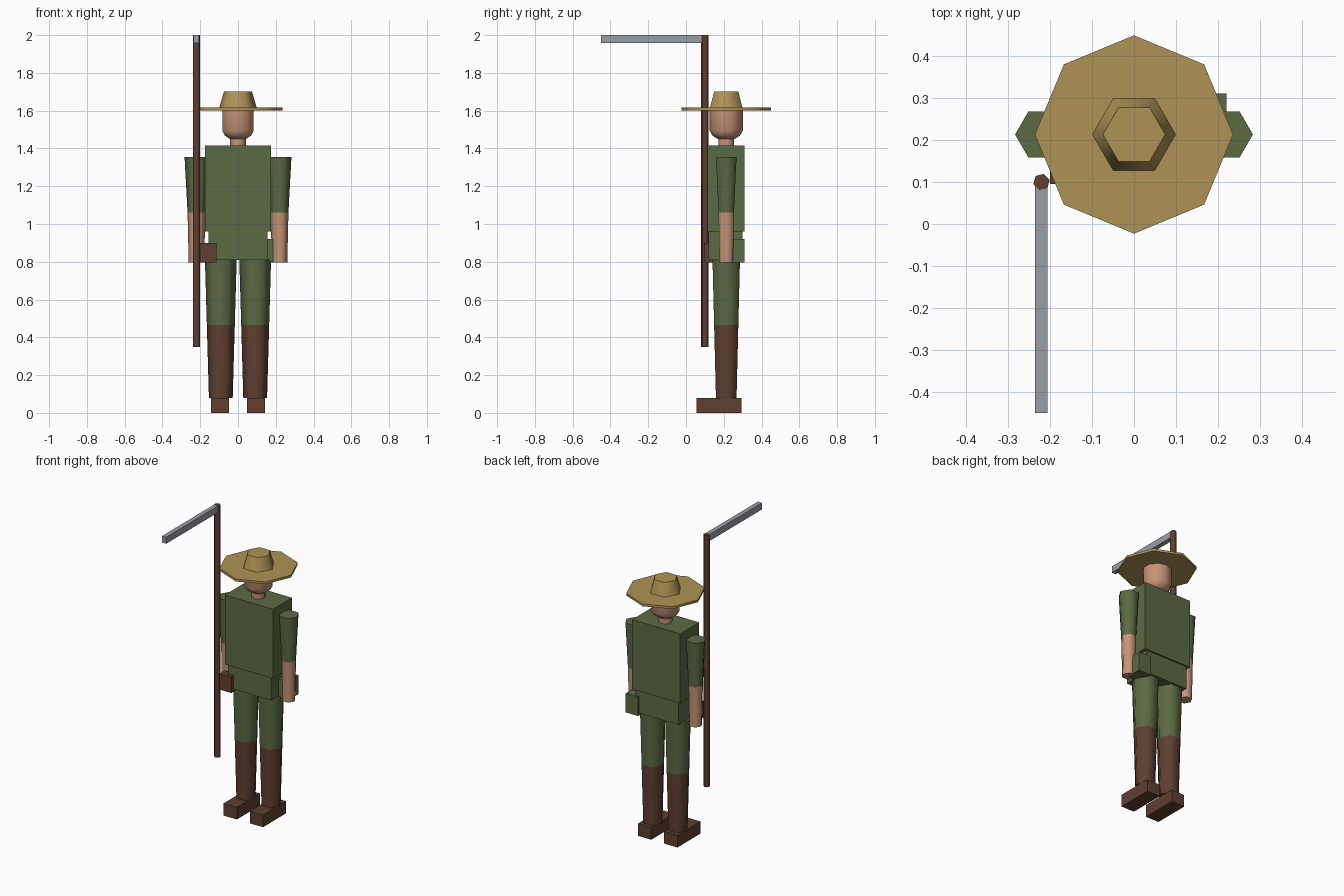
import bpy, math

if "Cube" in bpy.data.objects:
    bpy.data.objects.remove(bpy.data.objects["Cube"])

BODY_Y = 0.213


def material(name, rgb):
    mat = bpy.data.materials.new(name)
    mat.use_nodes = True
    colour = (*rgb, 1.0)
    mat.diffuse_color = colour
    mat.node_tree.nodes["Principled BSDF"].inputs["Base Color"].default_value = colour
    return mat


green = material("olive_cloth", (0.105, 0.145, 0.055))
skin = material("skin", (0.57, 0.30, 0.185))
straw = material("straw", (0.42, 0.29, 0.09))
brown = material("dark_leather", (0.115, 0.05, 0.03))
grey = material("steel", (0.31, 0.35, 0.38))


def finish(name, mesh, mats):
    obj = bpy.data.objects.new(name, mesh)
    bpy.context.collection.objects.link(obj)
    for mat in mats:
        mesh.materials.append(mat)
    return obj


def box(name, xs, ys, zs, mat):
    """Box between two limits on each axis."""
    verts = [(x, y, z) for x in xs for y in ys for z in zs]
    faces = [(0, 1, 3, 2), (4, 6, 7, 5), (0, 4, 5, 1),
             (2, 3, 7, 6), (0, 2, 6, 4), (1, 5, 7, 3)]
    mesh = bpy.data.meshes.new(name)
    mesh.from_pydata(verts, [], faces)
    return finish(name, mesh, [mat])


def lathe(name, x, y, profile, sides, mats, split=None, turn=0.0):
    """Stack of polygon rings (radius, z); faces below split take the second material."""
    verts, faces = [], []
    for radius, z in profile:
        for i in range(sides):
            a = turn + math.tau * i / sides
            verts.append((x + radius * math.cos(a), y + radius * math.sin(a), z))
    for r in range(len(profile) - 1):
        for i in range(sides):
            j = (i + 1) % sides
            lo, hi = r * sides, (r + 1) * sides
            faces.append((lo + i, lo + j, hi + j, hi + i))
    faces.append(tuple(reversed(range(sides))))
    faces.append(tuple(range(len(verts) - sides, len(verts))))
    mesh = bpy.data.meshes.new(name)
    mesh.from_pydata(verts, [], faces)
    obj = finish(name, mesh, mats)
    if split is not None:
        for face in mesh.polygons:
            face.material_index = int(face.center.z < split)
    # Smooth round the sides, sharp at the caps
    bpy.ops.object.select_all(action="DESELECT")
    obj.select_set(True)
    bpy.context.view_layer.objects.active = obj
    bpy.ops.object.shade_smooth_by_angle(angle=math.radians(62))
    return obj


# Body
box("torso", (-0.175, 0.175), (0.113, 0.31), (0.96, 1.415), green)
box("hips", (-0.155, 0.155), (0.12, 0.30), (0.81, 0.96), green)

# Limbs on both sides
for side, s in (("left", 1), ("right", -1)):
    lathe(side + "_arm", s * 0.22, BODY_Y,
          [(0.041, 0.795), (0.047, 1.06), (0.063, 1.355)], 6, [green, skin], 1.06)
    lathe(side + "_leg", s * 0.091, BODY_Y,
          [(0.063, 0.08), (0.074, 0.465), (0.084, 0.81)], 6, [green, brown], 0.465)
    box(side + "_foot", (s * 0.095 - 0.048, s * 0.095 + 0.048),
        (0.055, 0.293), (0, 0.08), brown)

# Head and hat
lathe("neck", 0, BODY_Y, [(0.042, 1.41), (0.042, 1.47)], 8, [skin])
lathe("head", 0, BODY_Y,
      [(0.045, 1.45), (0.073, 1.468), (0.0875, 1.495), (0.0875, 1.605)],
      10, [skin], turn=math.pi / 2)
lathe("hat_brim", 0, BODY_Y, [(0.236, 1.602), (0.236, 1.617)], 8, [straw])
lathe("hat_crown", 0, BODY_Y, [(0.101, 1.61), (0.074, 1.702)], 6, [straw])

# Belt items
box("side_pouch", (0.13, 0.22), (0.20, 0.31), (0.795, 0.92), green)
box("front_pouch", (-0.2, -0.115), (0.095, 0.15), (0.795, 0.90), brown)

# Long-handled scythe
lathe("scythe_pole", -0.22, 0.1, [(0.02, 0.35), (0.02, 2.0)], 6, [brown], turn=math.radians(15))
box("scythe_blade", (-0.236, -0.206), (-0.45, 0.1), (1.957, 2.0), grey)
